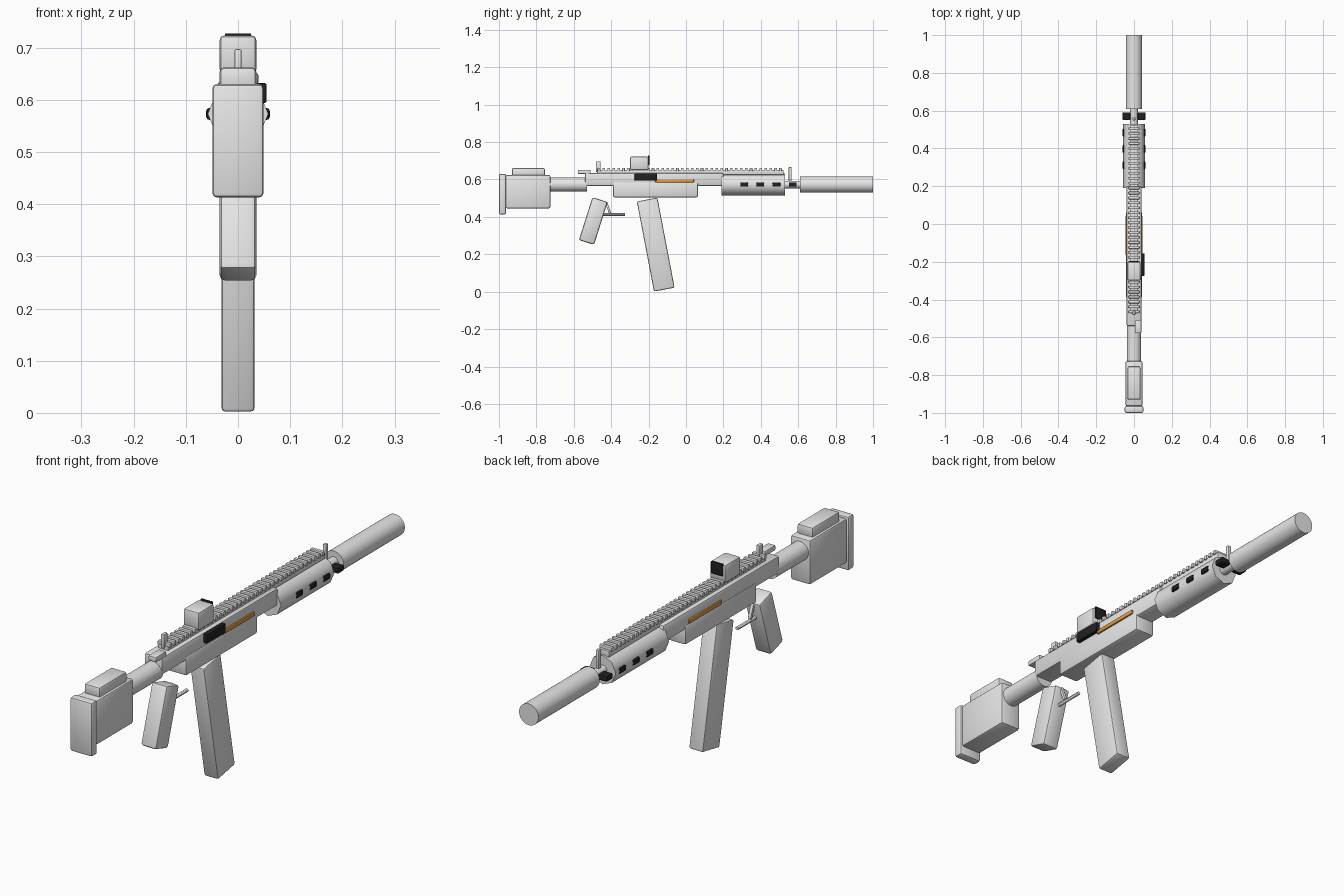
import bpy, bmesh, math
from mathutils import Matrix, Vector

cube = bpy.data.objects.get("Cube")
if cube:
    bpy.data.objects.remove(cube, do_unlink=True)


def material(name, rgb):
    m = bpy.data.materials.new(name)
    m.use_nodes = True
    m.diffuse_color = (*rgb, 1)
    m.node_tree.nodes["Principled BSDF"].inputs["Base Color"].default_value = (*rgb, 1)
    return m


GREY = material("light grey", (0.8, 0.8, 0.8))
BLACK = material("black", (0.015, 0.015, 0.015))
BRASS = material("brass", (0.75, 0.33, 0.06))
AXIS_Z = 0.573  # height of the bore line


def finish(name, bm, mat, angle=30):
    mesh = bpy.data.meshes.new(name)
    bm.to_mesh(mesh)
    bm.free()
    mesh.materials.append(mat)
    mesh.shade_smooth()
    mesh.set_sharp_from_angle(angle=math.radians(angle))
    ob = bpy.data.objects.new(name, mesh)
    bpy.context.collection.objects.link(ob)
    return ob


def add_box(bm, centre, size, bevel=0.0, tilt=0.0):
    """Add a box, bevelled and tilted about x, to the bmesh."""
    part = bmesh.new()
    bmesh.ops.create_cube(part, size=1, matrix=Matrix.Diagonal((*size, 1)))
    if bevel:
        bmesh.ops.bevel(part, geom=part.edges[:], offset=bevel, segments=2,
                        profile=0.5, affect='EDGES')
    part.transform(Matrix.Translation(centre) @ Matrix.Rotation(math.radians(tilt), 4, 'X'))
    temp = bpy.data.meshes.new("temp")
    part.to_mesh(temp)
    part.free()
    bm.from_mesh(temp)
    bpy.data.meshes.remove(temp)


def box(name, x, y, z, bevel=0.006, mat=GREY):
    """Box from (low, high) ranges on each axis."""
    bm = bmesh.new()
    ranges = (x, y, z)
    add_box(bm, Vector([(a + b) / 2 for a, b in ranges]), [b - a for a, b in ranges], bevel)
    return finish(name, bm, mat)


def tilted(name, centre, size, tilt, bevel):
    bm = bmesh.new()
    add_box(bm, Vector(centre), size, bevel, tilt)
    return finish(name, bm, GREY)


def tube(name, radius, y, z=AXIS_Z, sides=32, angle=30):
    """Cylinder along y with a corner on the x axis."""
    bm = bmesh.new()
    bmesh.ops.create_cone(bm, cap_ends=True, segments=sides, radius1=radius,
                          radius2=radius, depth=y[1] - y[0])
    bm.transform(Matrix.Translation((0, sum(y) / 2, z)) @ Matrix.Rotation(math.pi / 2, 4, 'X'))
    return finish(name, bm, GREY, angle)


def sym(half):
    return (-half, half)


# Stock
box("butt_pad", sym(0.049), (-1.0, -0.963), (0.413, 0.63), 0.008)
box("stock_body", sym(0.045), (-0.965, -0.725), (0.445, 0.625), 0.01)
box("cheek_rest", sym(0.035), (-0.93, -0.755), (0.615, 0.662), 0.008)
tube("buffer_tube", 0.038, (-0.74, -0.53))

# Receiver
box("upper_receiver", sym(0.04), (-0.54, 0.2), (0.565, 0.635), 0.008)
box("lower_receiver", sym(0.043), (-0.39, 0.065), (0.505, 0.585), 0.008)
box("charging_handle", (0.005, 0.039), (-0.578, -0.51), (0.63, 0.651), 0.004)
box("ejection_port", (0.03, 0.055), (-0.275, -0.155), (0.594, 0.632), 0.004, BLACK)

# Brass strips on both sides
for side, s in (("left", 1), ("right", -1)):
    box(side + "_brass_strip", sorted((s * 0.036, s * 0.046)), (-0.165, 0.042),
        (0.584, 0.601), 0.003, BRASS)

# Handguard, barrel and suppressor
tube("handguard", 0.058, (0.19, 0.53), sides=8, angle=50)
tube("barrel", 0.02, (0.5, 0.63))
tube("suppressor", 0.043, (0.61, 1.0))

# Vent slots, the last one beside the barrel
bm = bmesh.new()
for s in (-1, 1):
    for i in range(4):
        add_box(bm, Vector((s * 0.04, 0.311 + i * 0.0865, AXIS_Z)), (0.042, 0.042, 0.023), 0.006)
finish("vent_slots", bm, BLACK)

# Top rail with its teeth
box("rail_base", sym(0.022), (-0.475, 0.522), (0.625, 0.65), 0.002)
bm = bmesh.new()
TEETH = 38
for i in range(TEETH):
    y = -0.465 + i * 0.97 / (TEETH - 1)
    add_box(bm, Vector((0, y, 0.653)), (0.056, 0.014, 0.017), 0.002)
finish("rail_teeth", bm, GREY)

# Sights
box("rear_sight", sym(0.007), (-0.481, -0.456), (0.64, 0.697), 0.003)
box("front_sight", sym(0.007), (0.549, 0.565), (0.585, 0.666), 0.003)
box("optic_body", sym(0.035), (-0.299, -0.2), (0.65, 0.723), 0.008)
box("optic_lens", sym(0.025), (-0.203, -0.195), (0.678, 0.727), 0.001, BLACK)

# Grip, magazine and trigger group
tilted("pistol_grip", (0, -0.496, 0.378), (0.07, 0.085, 0.24), -17.5, 0.01)
tilted("magazine", (0, -0.162, 0.252), (0.064, 0.112, 0.49), 10.8, 0.008)
tilted("trigger", (0, -0.417, 0.45), (0.014, 0.012, 0.064), 20, 0.003)
tube("trigger_guard", 0.007, (-0.455, -0.325), 0.413, sides=12)
